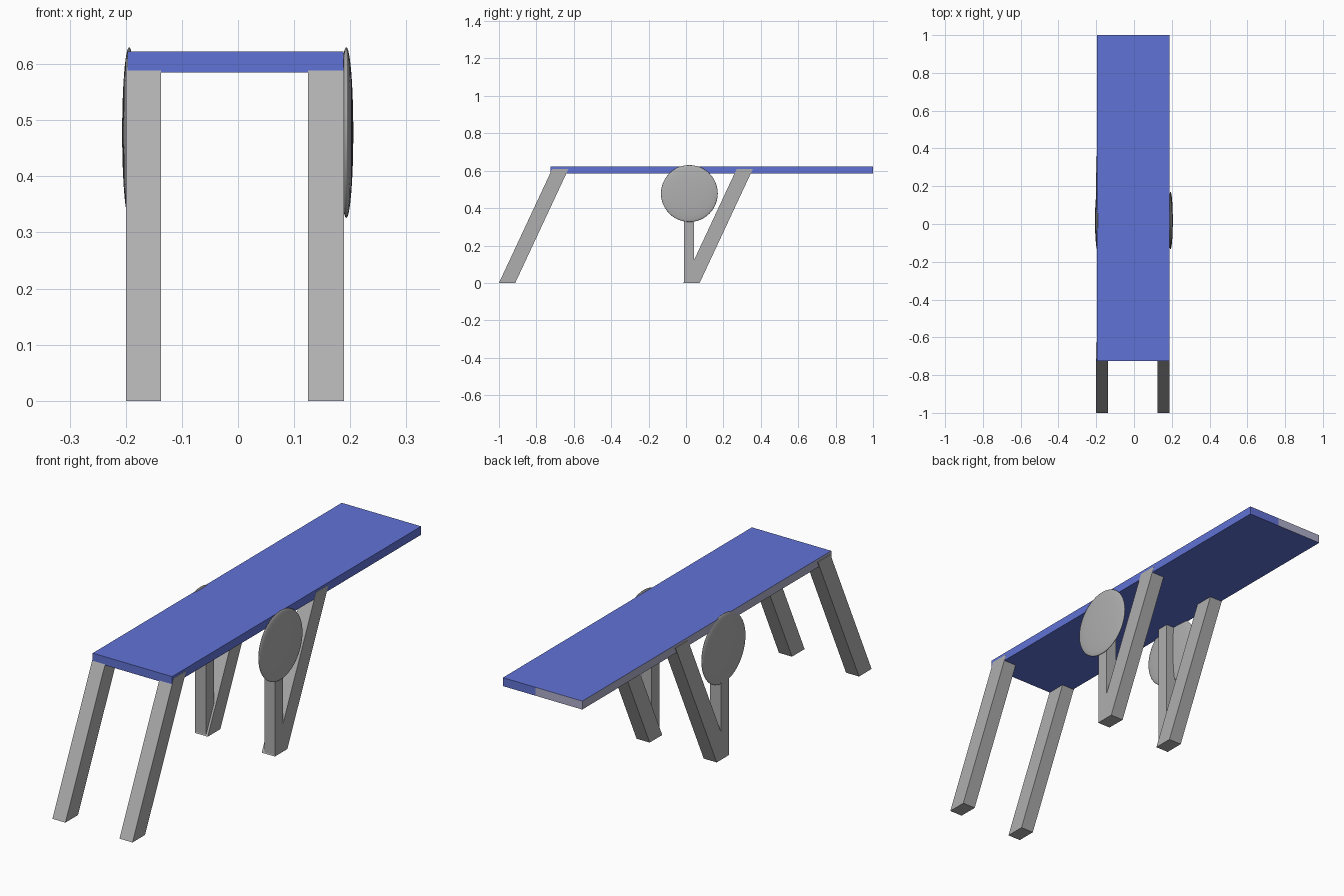
import bpy
import bmesh
from math import radians
from mathutils import Matrix

cube = bpy.data.objects.get("Cube")
if cube:
    bpy.data.objects.remove(cube, do_unlink=True)


def material(name, colour):
    mat = bpy.data.materials.new(name)
    mat.use_nodes = True
    mat.diffuse_color = (*colour, 1)
    mat.node_tree.nodes["Principled BSDF"].inputs["Base Color"].default_value = (*colour, 1)
    return mat


blue = material("blue", (0.12, 0.17, 0.67))
grey = material("grey", (0.43, 0.43, 0.43))
pale = material("pale grey", (0.43, 0.43, 0.6))


def add_object(name, bm, *mats):
    bmesh.ops.recalc_face_normals(bm, faces=bm.faces)
    mesh = bpy.data.meshes.new(name)
    bm.to_mesh(mesh)
    bm.free()
    for mat in mats:
        mesh.materials.append(mat)
    obj = bpy.data.objects.new(name, mesh)
    bpy.context.collection.objects.link(obj)
    return obj


def prism(x0, x1, profile):
    """Extrude a (y, z) outline from x0 to x1."""
    bm = bmesh.new()
    face = bm.faces.new([bm.verts.new((x0, y, z)) for y, z in profile])
    new = bmesh.ops.extrude_face_region(bm, geom=[face])["geom"]
    bmesh.ops.translate(bm, vec=(x1 - x0, 0, 0),
                        verts=[v for v in new if isinstance(v, bmesh.types.BMVert)])
    return bm


# Board: blue, with a pale side and part of the back edge
bm = prism(-0.197, 0.188, [(-0.725, 0.585), (1, 0.585), (1, 0.622), (-0.725, 0.622)])
bmesh.ops.bisect_plane(bm, geom=bm.verts[:] + bm.edges[:] + bm.faces[:],
                       plane_co=(0.03, 0, 0), plane_no=(1, 0, 0))
bmesh.ops.recalc_face_normals(bm, faces=bm.faces)
for f in bm.faces:
    back_patch = f.normal.y > 0.9 and f.calc_center_median().x < 0.03
    f.material_index = int(f.normal.x < -0.9 or back_patch)
add_object("board", bm, blue, pale)

# Legs, posts and discs on each side
lean = 0.285
top = 0.61
for side, x0, x1 in (("right", -0.2, -0.137), ("left", 0.125, 0.1885)):
    for part, y in (("front_leg", -1), ("middle_leg", -0.014)):
        outline = [(y, 0), (y + 0.087, 0), (y + 0.087 + lean, top), (y + lean, top)]
        add_object(f"{part}_{side}", prism(x0, x1, outline), grey)

    # Upright post, flush with the outer face of the leg
    px0, px1 = (x0, x0 + 0.053) if x0 < 0 else (x1 - 0.052, x1)
    add_object(f"post_{side}",
               prism(px0, px1, [(-0.012, 0), (0.043, 0), (0.043, 0.59), (-0.012, 0.59)]), grey)

    # Lens-shaped disc
    bm = bmesh.new()
    bmesh.ops.create_uvsphere(bm, u_segments=48, v_segments=24, radius=1)
    bm.transform(Matrix.Rotation(radians(90), 4, "Y"))
    bm.transform(Matrix.Diagonal((0.0125, 0.152, 0.152, 1)))
    bmesh.ops.translate(bm, verts=bm.verts, vec=(-0.194 if x0 < 0 else 0.193, 0.018, 0.478))
    disc = add_object(f"disc_{side}", bm, grey)
    for poly in disc.data.polygons:
        poly.use_smooth = True
